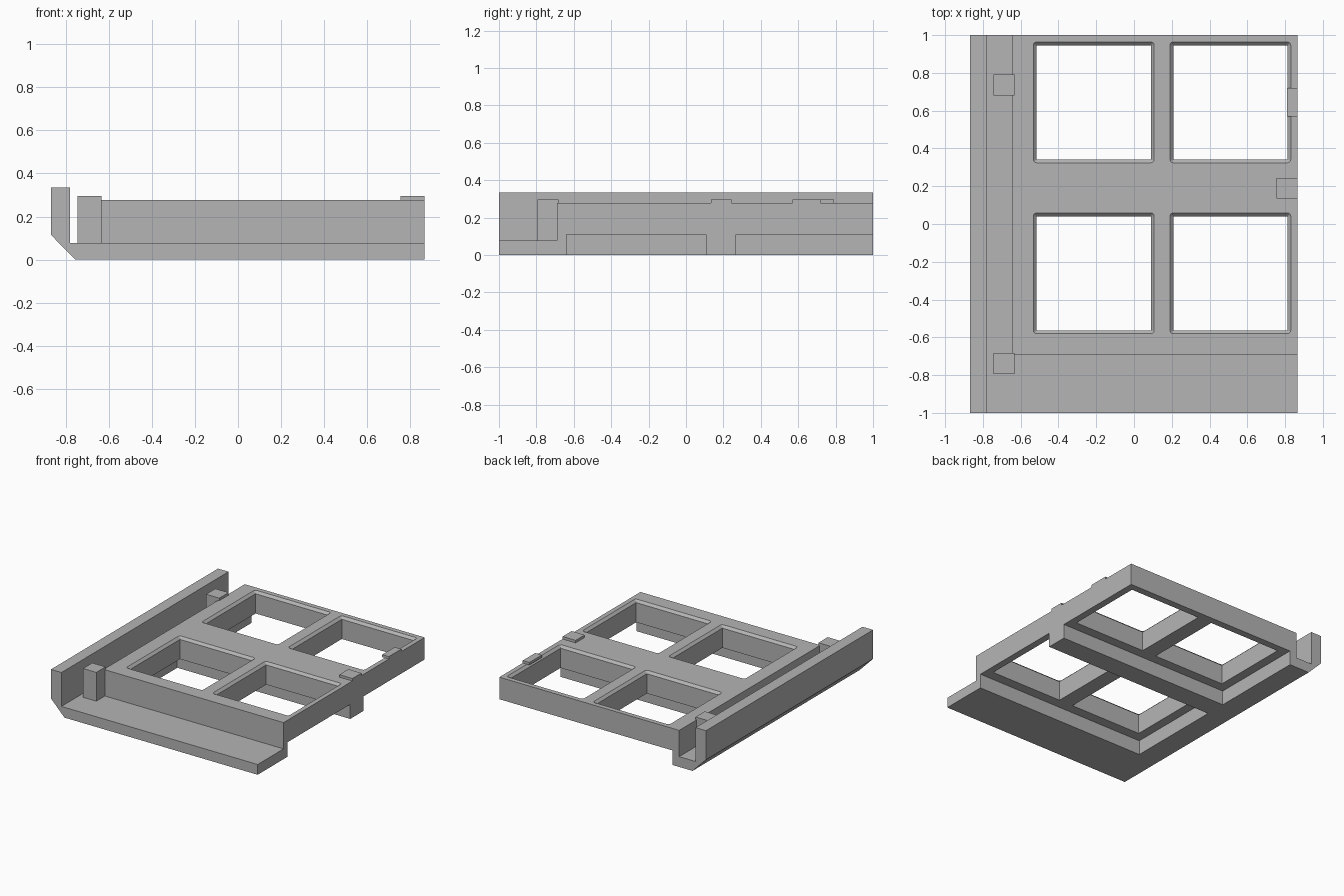
import bpy, bmesh, math

if "Cube" in bpy.data.objects:
    bpy.data.objects.remove(bpy.data.objects["Cube"], do_unlink=True)

grey = bpy.data.materials.new("Plain grey")
grey.use_nodes = True
colour = (0.46, 0.46, 0.46, 1)
grey.diffuse_color = colour
grey.node_tree.nodes["Principled BSDF"].inputs["Base Color"].default_value = colour

FLOOR, TOP, RIGHT = 0.078, 0.277, 0.865


def finish(name, bm):
    bmesh.ops.recalc_face_normals(bm, faces=bm.faces)
    mesh = bpy.data.meshes.new(name)
    bm.to_mesh(mesh)
    bm.free()
    mesh.materials.append(grey)
    obj = bpy.data.objects.new(name, mesh)
    bpy.context.collection.objects.link(obj)
    return obj


def box(name, x, y, z):
    bm = bmesh.new()
    bmesh.ops.create_cube(bm, size=1)
    for v in bm.verts:
        v.co = [r[0] if c < 0 else r[1] for c, r in zip(v.co, (x, y, z))]
    return finish(name, bm)


def cut(target, cutter):
    mod = target.modifiers.new("cut", "BOOLEAN")
    mod.operation = "DIFFERENCE"
    mod.solver = "EXACT"
    mod.object = cutter
    bpy.context.view_layer.objects.active = target
    bpy.ops.object.modifier_apply(modifier=mod.name)
    bpy.data.objects.remove(cutter, do_unlink=True)


def rim_cutter(x, y, depth, rise):
    # Flaring chamfer with rounded outer corners
    bm = bmesh.new()
    for cx, sx in ((x[0], -1), (x[1], 1)):
        for cy, sy in ((y[0], -1), (y[1], 1)):
            bm.verts.new((cx, cy, TOP - depth))
            for i in range(4):
                a = math.pi / 6 * i
                bm.verts.new((cx + sx * rise * math.cos(a),
                              cy + sy * rise * math.sin(a), TOP - depth + rise))
    bmesh.ops.convex_hull(bm, input=bm.verts)
    return finish("rim_cutter", bm)


# Body: channel profile with side wall, swept front to back
profile = [(-0.755, 0), (RIGHT, 0), (RIGHT, TOP), (-0.643, TOP), (-0.643, FLOOR),
           (-0.78, FLOOR), (-0.78, 0.335), (-0.868, 0.335), (-0.868, 0.115)]
bm = bmesh.new()
face = bm.faces.new([bm.verts.new((x, -1, z)) for x, z in profile])
ext = bmesh.ops.extrude_face_region(bm, geom=[face])
for v in ext["geom"]:
    if isinstance(v, bmesh.types.BMVert):
        v.co.y = 1
body = finish("frame_body", bm)

# Low front step
cut(body, box("step_cutter", (-0.7, 1), (-1.1, -0.69), (FLOOR, 0.5)))

# Underside recesses, open to the right and the rear one also to the back
for y in ((-0.64, 0.108), (0.268, 1.1)):
    cut(body, box("recess_cutter", (-0.585, 1), y, (-0.1, 0.11)))

# Four windows with chamfered rims
SIZE, RIM = 0.604, 0.018
for x0 in (-0.515, 0.208):
    for y0 in (0.342, -0.563):
        x, y = (x0, x0 + SIZE), (y0, y0 + SIZE)
        cut(body, box("window_cutter", x, y, (0.05, 0.4)))
        cut(body, rim_cutter(x, y, RIM, 0.04))

# Channel posts and locating tabs
box("front_post", (-0.744, -0.633), (-0.793, -0.682), (FLOOR, 0.296))
box("back_post", (-0.744, -0.633), (0.68, 0.791), (FLOOR, 0.296))
box("square_tab", (0.755, RIGHT), (0.135, 0.243), (TOP, 0.296))
box("edge_tab", (0.81, RIGHT), (0.57, 0.72), (TOP, 0.296))
